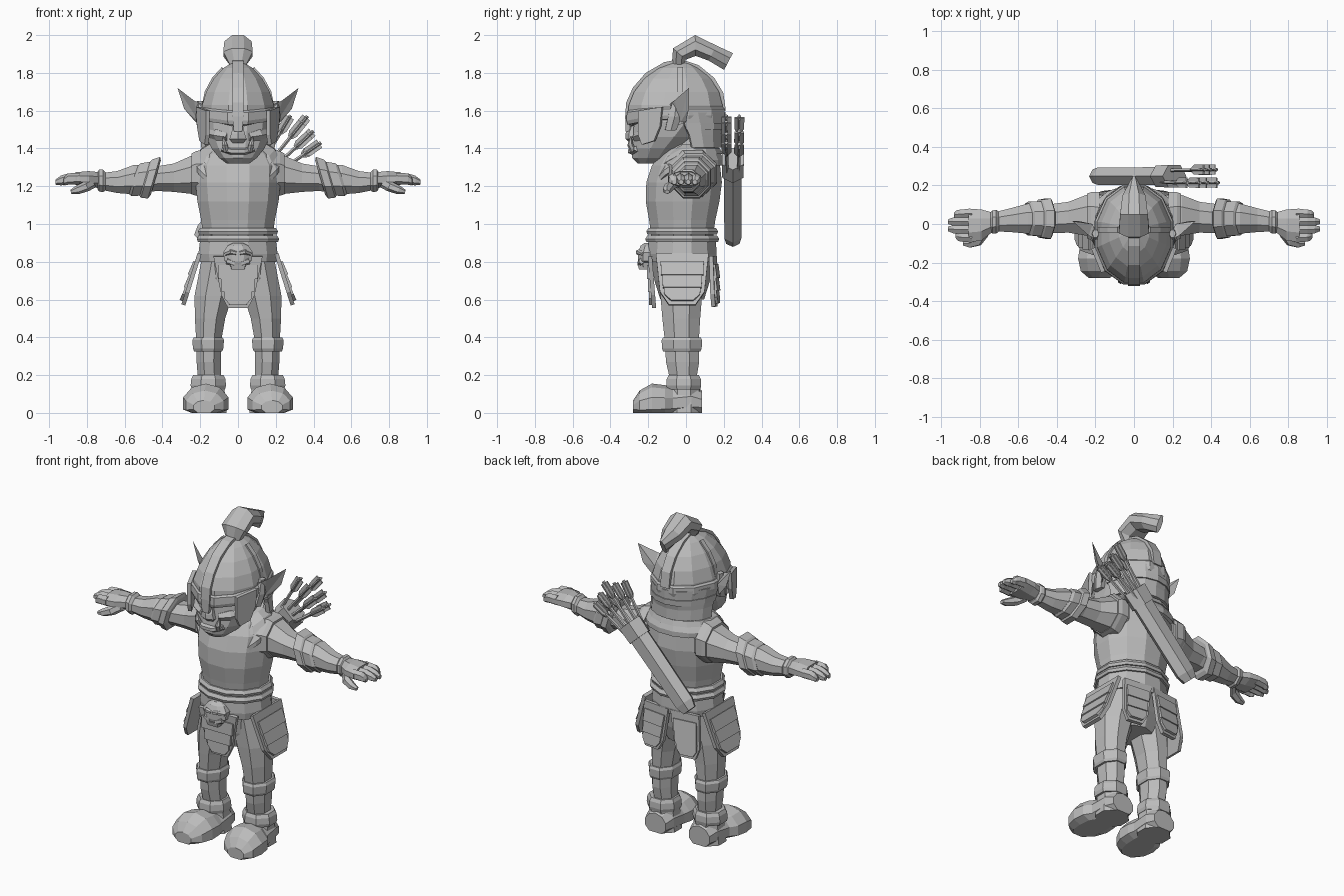
import bpy, bmesh, math, random
from mathutils import Vector as V

random.seed(4)
X, Y, Z = V((1, 0, 0)), V((0, 1, 0)), V((0, 0, 1))
grey = bpy.data.materials.new("plain grey")
grey.diffuse_color = (0.5, 0.5, 0.5, 1)


def make(name, verts, faces, mirror=False, solid=0):
    bm = bmesh.new()
    vs = [bm.verts.new(v) for v in verts]
    for f in faces:
        bm.faces.new([vs[i] for i in f])
    bmesh.ops.recalc_face_normals(bm, faces=bm.faces)
    me = bpy.data.meshes.new(name)
    bm.to_mesh(me)
    bm.free()
    me.materials.append(grey)
    ob = bpy.data.objects.new(name, me)
    bpy.context.collection.objects.link(ob)
    if solid:
        m = ob.modifiers.new("thickness", 'SOLIDIFY')
        m.thickness, m.offset = solid, 0
    if mirror:
        ob.modifiers.new("mirror", 'MIRROR').use_mirror_merge = False
    return ob


def sweep(name, path, side=X, n=8, along=None, mirror=False, arc=None, solid=0, floor=None):
    """Loft rings (x, y, z, radius_u, radius_v, front_drop) along a path."""
    verts, faces, k = [], [], len(path)
    pts = [V(p[:3]) for p in path]
    for i, p in enumerate(path):
        t = along or (pts[min(i + 1, k - 1)] - pts[max(i - 1, 0)])
        u = V(side).normalized()
        v = V(t).cross(u).normalized()
        s = 1 if arc else 1 / math.cos(math.pi / n)
        drop = p[5] if len(p) > 5 else 0
        for j in range(n):
            a = (math.radians(arc[0] + (arc[1] - arc[0]) * j / (n - 1)) if arc
                 else 2 * math.pi * (j + .5) / n)
            q = pts[i] + u * p[3] * s * math.cos(a) + v * p[4] * s * math.sin(a)
            q.z -= drop * max(0, -math.sin(a)) ** 2
            if floor is not None:
                q.z = max(q.z, floor)
            verts.append(q)
    for i in range(k - 1):
        for j in range(n - 1 if arc else n):
            b = (j + 1) % n
            faces.append((i * n + j, i * n + b, (i + 1) * n + b, (i + 1) * n + j))
    if not arc:
        faces += [tuple(range(n)), tuple(range((k - 1) * n, k * n))]
    return make(name, verts, faces, mirror, solid)


def plate(name, outline, o, u, v, t, mirror=False):
    """Flat outline in the u, v plane, thickened outwards."""
    o, u, v = V(o), V(u).normalized(), V(v).normalized()
    out = v.cross(u).normalized() * t
    n = len(outline)
    base = [o + u * a + v * b for a, b in outline]
    faces = [tuple(range(n)), tuple(range(n, 2 * n))]
    faces += [(i, (i + 1) % n, n + (i + 1) % n, n + i) for i in range(n)]
    return make(name, base + [p + out for p in base], faces, mirror)


def tasset(name, o, u, v, wt, wb, h, mirror):
    """Backing panel with three overlapping raised lames."""
    plate(name, [(-wt, 0), (wt, 0), (wb, h * .75), (wb * .6, h), (-wb * .6, h), (-wb, h * .75)],
          o, u, v, .022, mirror)
    out = V(v).cross(V(u)).normalized()
    for i in range(3):
        a, b = h * (.17 + .25 * i), h * (.44 + .25 * i)
        w = (wt + (wb - wt) * i / 2) * .82
        c = .6 if i == 2 else .97
        plate(f"{name}_lame_{i + 1}", [(-w, 0), (w, 0), (w * .98, (b - a) * .55), (w * c, b - a),
              (-w * c, b - a), (-w * .98, (b - a) * .55)],
              V(o) + V(v).normalized() * a + out * .012, u, V(v) + out * .1, .018, mirror)


# Torso, hips and neck
sweep("torso", [(0, -.02, .8, .195, .165), (0, -.02, .95, .185, .165), (0, -.02, 1.02, .195, .175),
      (0, -.018, 1.12, .215, .195), (0, -.01, 1.22, .225, .2), (0, 0, 1.31, .225, .18),
      (0, .01, 1.37, .19, .15), (0, .01, 1.42, .12, .1)], n=12, along=Z)
sweep("hips", [(0, -.02, .6, .11, .11), (0, -.02, .7, .185, .14), (0, -.02, .83, .195, .16)], n=10, along=Z)
sweep("neck", [(0, .01, 1.36, .11, .1), (0, -.02, 1.5, .1, .1)], along=Z)

# Pointed collar in two layers
sweep("collar_lower", [(0, 0, 1.31, .24, .2, .17), (0, 0, 1.34, .242, .2, .17),
      (0, .005, 1.39, .2, .17, .13), (0, .005, 1.41, .15, .12, .1)], n=16, along=Z)
sweep("collar_upper", [(0, .0, 1.37, .212, .192, .14), (0, .005, 1.4, .195, .175, .13),
      (0, .005, 1.425, .15, .12, .1)], n=16, along=Z)

# Belt and its rims
sweep("belt", [(0, -.02, .8, .205, .175), (0, -.02, .84, .21, .182), (0, -.02, .92, .2, .178)], n=12, along=Z)
for z, r in ((.905, .212), (.945, .206)):
    sweep("belt_rim", [(0, -.02, z, r, r - .022), (0, -.02, z + .016, r + .006, r - .016),
          (0, -.02, z + .035, r - .006, r - .028)], n=12, along=Z)

# Skull buckle
sweep("skull_buckle", [(0, -.21, .76, .035, .03), (0, -.215, .795, .045, .038), (0, -.21, .805, .072, .045),
      (0, -.205, .85, .078, .05), (0, -.2, .885, .055, .04), (0, -.2, .9, .025, .02)], along=Z)
sweep("skull_brow", [(.008, -.25, .845, .012, .01), (.04, -.25, .852, .014, .012), (.072, -.225, .84, .012, .01)],
      side=Y, n=6, mirror=True)
sweep("skull_cheekbone", [(.018, -.245, .79, .012, .014), (.06, -.235, .805, .013, .016)],
      side=Y, n=6, mirror=True)
sweep("skull_teeth", [(0, -.235, .76, .035, .014), (0, -.24, .785, .04, .015)], n=4, along=Z)

# Armoured skirt
tasset("front_tasset", (0, -.18, .83), (1, 0, 0), (0, .08, -1), .13, .088, .275, False)
tasset("side_tasset", (.193, -.02, .84), (0, 1, 0), (.3, 0, -.95), .14, .118, .285, True)
tasset("back_tasset", (.095, .132, .83), (-1, .12, 0), (.1, .03, -1), .09, .08, .27, True)

# Legs with knee and ankle bands
sweep("leg", [(.1, -.02, .8, .095, .125), (.13, -.025, .62, .1, .11), (.148, -.025, .5, .08, .1),
      (.155, -.022, .38, .066, .09), (.155, -.018, .27, .064, .088), (.15, -.015, .18, .062, .07),
      (.15, -.012, .06, .07, .075)], along=Z, mirror=True)
sweep("knee_band", [(.158, -.022, .325, .074, .098), (.158, -.022, .34, .08, .105),
      (.158, -.022, .385, .084, .107), (.158, -.022, .4, .076, .1)], along=Z, mirror=True)
sweep("ankle_band", [(.157, -.012, .125, .088, .088), (.157, -.012, .145, .094, .092),
      (.157, -.012, .18, .09, .09), (.157, -.012, .2, .08, .08)], along=Z, mirror=True)

# Boots
sweep("boot", [(.15, .085, .05, .07, .065), (.15, .03, .06, .088, .085), (.155, -.07, .05, .095, .085),
      (.165, -.11, .05, .115, .092), (.17, -.18, .05, .12, .1), (.176, -.245, .04, .1, .075),
      (.18, -.28, .03, .055, .035)], along=Y, n=10, mirror=True, floor=0)
sweep("boot_shaft", [(.152, -.01, 0, .092, .09), (.152, -.01, .13, .08, .082)], along=Z, mirror=True)

# Arms, sleeves and bracers
sweep("arm", [(.16, .03, 1.265, .12, .105), (.25, .045, 1.26, .105, .1), (.34, .035, 1.245, .08, .075),
      (.43, .028, 1.24, .075, .065), (.55, .028, 1.235, .078, .078), (.64, .02, 1.222, .062, .058),
      (.72, .012, 1.225, .05, .045)], side=Y, along=X, mirror=True)
sweep("sleeve_trim", [(.18, .03, 1.268, .135, .125), (.222, .04, 1.268, .125, .118),
      (.245, .042, 1.265, .115, .108)], side=Y, along=X, mirror=True)
tilt = (.95, 0, .28)
sweep("bracer_cuff", [(.435, .028, 1.245, .09, .095), (.445, .028, 1.245, .105, .115),
      (.485, .028, 1.24, .098, .105), (.497, .028, 1.238, .085, .09)], side=Y, along=tilt, mirror=True)
sweep("bracer_lower", [(.49, .028, 1.24, .09, .094), (.54, .028, 1.235, .088, .09), (.555, .028, 1.233, .078, .078)],
      side=Y, along=tilt, mirror=True)
sweep("wrist_cuff", [(.7, .012, 1.225, .05, .046), (.715, .012, 1.228, .062, .06), (.735, .01, 1.23, .06, .058),
      (.745, .01, 1.23, .05, .045)], side=Y, along=X, mirror=True)

# Hands
sweep("palm", [(.73, .01, 1.232, .048, .042), (.79, -.005, 1.238, .08, .042), (.86, -.008, 1.24, .088, .034)],
      side=Y, along=X, mirror=True)
for i, (y, tip) in enumerate(((-.072, .925), (-.03, .965), (.014, .965), (.055, .935))):
    sweep(f"finger_{i + 1}", [(.84, y, 1.24, .024, .027), (.9, y * .95, 1.238, .023, .026),
          (.9 + (tip - .9) * .6, y * .9, 1.23, .021, .022), (tip, y * .85, 1.222, .012, .012)],
          side=Y, along=X, n=6, mirror=True)
sweep("thumb", [(.765, -.04, 1.22, .025, .024), (.8, -.085, 1.2, .025, .024), (.85, -.1, 1.18, .022, .02),
      (.885, -.1, 1.17, .012, .01)], side=Y, n=6, mirror=True)

# Head with heavy jaw
sweep("head", [(0, -.2, 1.32, .06, .055), (0, -.175, 1.35, .1, .11), (0, -.15, 1.4, .14, .138),
      (0, -.11, 1.46, .168, .17), (0, -.06, 1.54, .18, .215), (0, -.05, 1.64, .17, .22)], n=12, along=Z)
sweep("lower_lip", [(-.085, -.255, 1.4, .02, .014), (-.035, -.285, 1.385, .022, .016),
      (.035, -.285, 1.385, .022, .016), (.085, -.255, 1.4, .02, .014)], side=Y, n=6)
sweep("nose", [(0, -.265, 1.54, .022, .025), (0, -.285, 1.48, .035, .03), (0, -.285, 1.45, .045, .03),
      (0, -.272, 1.43, .03, .022)], n=6, along=Z)
sweep("tusk", [(.062, -.278, 1.385, .015, .015), (.07, -.295, 1.42, .014, .014), (.078, -.292, 1.465, .002, .002)],
      n=6, mirror=True)
sweep("cheek", [(.05, -.262, 1.46, .02, .025), (.1, -.225, 1.47, .03, .035), (.15, -.16, 1.48, .02, .025)],
      side=Z, n=6, mirror=True)
sweep("brow", [(.02, -.285, 1.535, .018, .02), (.08, -.26, 1.55, .018, .02), (.14, -.2, 1.565, .015, .02)],
      side=Z, n=6, mirror=True)

# Pointed ears: hollow leaf made from a folded fan
ear = [(.18, -.1, 1.5), (.18, -.09, 1.63), (.235, -.06, 1.655), (.32, .015, 1.72),
       (.285, .015, 1.61), (.225, .0, 1.54), (.2, -.035, 1.53), (.215, -.0, 1.6)]
make("ear", ear, [(0, 1, 6), (1, 2, 6), (2, 3, 6), (3, 4, 6), (4, 5, 6),
     (0, 6, 5), (0, 5, 7), (0, 7, 1), (1, 7, 2), (2, 7, 3), (3, 7, 4), (4, 7, 5)][:6]
     + [(0, 5, 7), (0, 7, 1), (1, 7, 2), (2, 7, 3), (3, 7, 4), (4, 7, 5)], mirror=True)
sweep("ear_lobe", [(.185, -.08, 1.5, .03, .025), (.2, -.06, 1.57, .035, .022), (.2, -.05, 1.65, .02, .015)],
      side=Y, n=6, mirror=True)

# Helmet dome, brow band, centre ridge and side ribs
sweep("helmet_dome", [(0, -.055, 1.565, .195, .25), (0, -.055, 1.63, .19, .248), (0, -.05, 1.7, .168, .225),
      (0, -.045, 1.77, .128, .175), (0, -.04, 1.825, .078, .11), (0, -.03, 1.855, .03, .05)], n=12, along=Z)
sweep("brow_band", [(0, -.055, 1.555, .199, .254, .03), (0, -.055, 1.575, .205, .26, .03),
      (0, -.055, 1.61, .203, .258, .02), (0, -.055, 1.62, .192, .25, .02)], n=12, along=Z)
sweep("helmet_ridge", [(0, -.308, 1.49, .022, .012), (0, -.308, 1.57, .03, .014), (0, -.304, 1.64, .03, .013),
      (0, -.27, 1.715, .03, .013), (0, -.205, 1.79, .03, .013), (0, -.11, 1.845, .03, .013),
      (0, -.03, 1.86, .03, .013), (0, .06, 1.83, .03, .013), (0, .14, 1.765, .03, .013),
      (0, .185, 1.69, .03, .013), (0, .198, 1.6, .03, .013)], n=4)
sweep("helmet_rib", [(.185, -.03, 1.62, .014, .008), (.168, -.03, 1.7, .014, .008), (.13, -.03, 1.77, .014, .008),
      (.08, -.03, 1.825, .014, .008)], side=Y, n=4, mirror=True)

# Cheek guards and flared neck guard
plate("cheek_guard", [(0, 1.6), (.135, 1.62), (.125, 1.52), (.09, 1.44), (.02, 1.42), (0, 1.47)],
      (.15, -.245, 0), (.38, .92, 0), (0, 0, 1), -.022, True)
sweep("neck_guard", [(0, -.05, 1.59, .197, .248), (0, -.03, 1.53, .19, .225), (0, 0, 1.47, .185, .18),
      (0, .015, 1.405, .185, .165)], n=9, along=Z, arc=(5, 175), solid=.025)
sweep("neck_guard_trim", [(0, -.03, 1.535, .2, .235), (0, -.02, 1.5, .198, .222)],
      n=9, along=Z, arc=(5, 175), solid=.015)

# Curved crest on top
sweep("crest", [(0, -.04, 1.845, .045, .035), (0, -.035, 1.9, .078, .045), (0, .05, 1.945, .072, .055),
      (0, .14, 1.905, .06, .045), (0, .225, 1.86, .015, .05)])

# Quiver slung across the back
low, top = V((-.185, .248, .925)), V((.21, .248, 1.345))
axis = (top - low).normalized()
rows = ((-.02, .04, .035), (.03, .058, .045), (.5, .064, .047))
sweep("quiver", [(*(low + axis * d), b, a) for d, a, b in rows], side=Y, n=6, along=axis)
sweep("quiver_mouth", [(*(top + axis * d), b, a) for d, a, b in ((-.1, .07, .056), (0, .074, .058))],
      side=Y, n=6, along=axis)

# Arrows with crossed fletching
across = axis.cross(Y)
for i in range(7):
    s, t = (i % 4 - 1.5) * .032, (-.03 if i < 4 else .03)
    a = top + across * s + Y * t - axis * .06
    d = (axis + across * s * 4.5 + Y * (t * .5)).normalized()
    b = a + d * random.uniform(.27, .34)
    sweep(f"arrow_shaft_{i + 1}", [(*a, .008, .008), (*b, .008, .008)], side=Y, n=5)
    for w, h in ((.026, .004), (.004, .026)):
        sweep(f"arrow_fletching_{i + 1}", [(*(b - d * .11), w * .5, h * .5), (*(b - d * .085), w, h),
              (*(b - d * .01), w, h)], side=Y, n=4)
